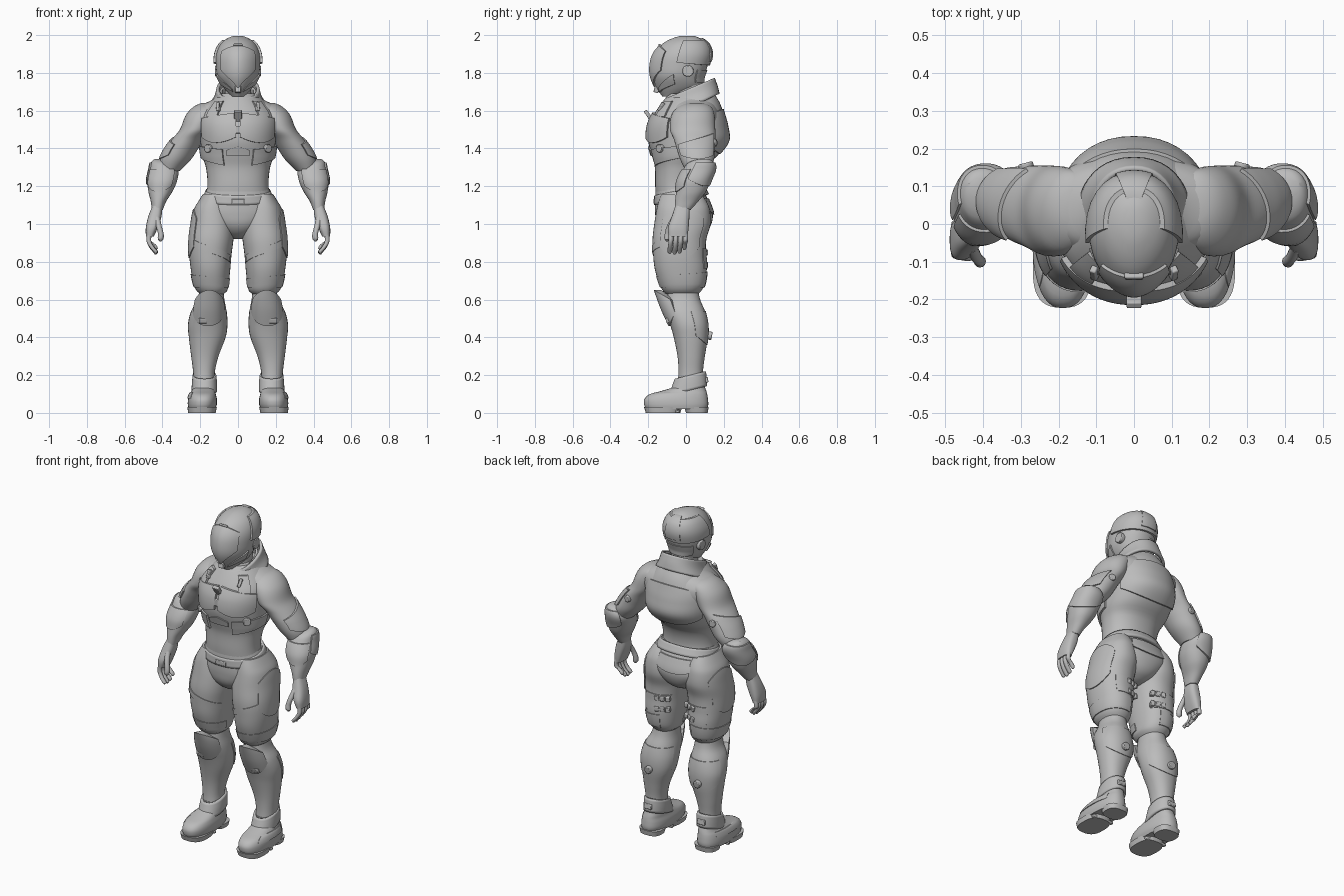
import bpy
import math
from mathutils import Euler

start_cube = bpy.data.objects.get("Cube")
if start_cube:
    bpy.data.objects.remove(start_cube, do_unlink=True)

grey = bpy.data.materials.new("plain_grey")
grey.use_nodes = True
grey.diffuse_color = (0.5, 0.5, 0.5, 1)
shader = next(n for n in grey.node_tree.nodes if n.type == 'BSDF_PRINCIPLED')
shader.inputs["Base Color"].default_value = grey.diffuse_color
shader.inputs["Roughness"].default_value = 0.6
parts = []


def add_object(name, verts, faces, mirror):
    mesh = bpy.data.meshes.new(name)
    mesh.from_pydata(verts, [], faces)
    mesh.materials.append(grey)
    obj = bpy.data.objects.new(name, mesh)
    bpy.context.collection.objects.link(obj)
    if mirror:
        obj.modifiers.new("mirror", 'MIRROR').use_mirror_merge = False
    parts.append(obj)
    return obj


def mid(z, width, front_back):
    """Section centred on the body's middle plane."""
    return (z, -width, width, *front_back)


def section(rings, z):
    """Smoothly interpolate the section bounds at one height."""
    last = len(rings) - 1
    i = max(k for k in range(last) if k == 0 or rings[k][0] <= z)

    def slope(k, c):
        a, b = rings[max(k - 1, 0)], rings[min(k + 1, last)]
        return (b[c] - a[c]) / (b[0] - a[0])

    lo, hi = rings[i], rings[i + 1]
    h = hi[0] - lo[0]
    t = (z - lo[0]) / h
    p, q = t * t * (3 - 2 * t), t * (1 - t)
    return [lo[c] * (1 - p) + hi[c] * p + h * q * ((1 - t) * slope(i, c) - t * slope(i + 1, c))
            for c in range(1, 5)]


def point(rings, angle, z, offset, power, tilt):
    """Point on a body surface: angle 0 faces front, 90 faces the left.
    power holds the fullness of the front half and of the back half."""
    x0, x1, y0, y1 = section(rings, z)
    a = math.radians(angle)
    full = power[0] if math.cos(a) > 0 else power[1]

    def soft(value):
        return math.copysign(abs(value) ** (2 / full), value)

    x = (x0 + x1) / 2 + ((x1 - x0) / 2 + offset) * soft(math.sin(a))
    y = (y0 + y1) / 2 - ((y1 - y0) / 2 + offset) * soft(math.cos(a))
    return (x, y, z + tilt * y)


ROUND, FULL, BOXY = (2, 2), (2.2, 2.2), (2.7, 2.7)
EGG = (1.8, 2.2)


def loft(name, rings, mirror=False, power=FULL, tilt=0, sides=40, rows=28, wall=0):
    """Closed body form through stacked sections; wall makes it a hollow band."""
    rings = sorted(rings)
    z0, z1 = rings[0][0], rings[-1][0]
    verts = [point(rings, 360 * i / sides, z0 + (z1 - z0) * j / rows, 0, power, tilt)
             for j in range(rows + 1) for i in range(sides)]
    faces = [(j * sides + i, j * sides + (i + 1) % sides,
              (j + 1) * sides + (i + 1) % sides, (j + 1) * sides + i)
             for j in range(rows) for i in range(sides)]
    if not wall:
        faces += [tuple(reversed(range(sides))), tuple(range(rows * sides, (rows + 1) * sides))]
    obj = add_object(name, verts, faces, mirror)
    if wall:
        solid = obj.modifiers.new("wall", 'SOLIDIFY')
        solid.thickness, solid.offset = wall, -1
    return rings


def plate(name, rings, a0, a1, low, high, raised=0.01, mirror=False, sink=0.006,
          power=FULL, n=16):
    """Raised armour plate that follows a body form; low and high may curve."""
    rings = sorted(rings)
    steps = [0] + [k / n for k in range(n + 1)] + [1]
    count = len(steps)
    verts = []
    for j, t in enumerate(steps):
        for i, s in enumerate(steps):
            lo = low(2 * s - 1) if callable(low) else low
            hi = high(2 * s - 1) if callable(high) else high
            edge = i in (0, count - 1) or j in (0, count - 1)
            verts.append(point(rings, a0 + (a1 - a0) * s, lo + (hi - lo) * t,
                               -sink if edge else raised, power, 0))
    faces = [(j * count + i, j * count + i + 1, (j + 1) * count + i + 1, (j + 1) * count + i)
             for j in range(count - 1) for i in range(count - 1)]
    add_object(name, verts, faces, mirror)


def finish(name, turn, mirror):
    obj = bpy.context.object
    obj.name = name
    obj.data.materials.append(grey)
    # bake the placement so that mirroring works about the middle plane
    obj.data.transform(Euler([math.radians(a) for a in turn]).to_matrix().to_4x4())
    obj.data.transform(obj.matrix_basis)
    obj.matrix_basis.identity()
    bevel = obj.modifiers.new("bevel", 'BEVEL')
    bevel.width, bevel.segments = 0.004, 2
    if mirror:
        obj.modifiers.new("mirror", 'MIRROR').use_mirror_merge = False
    parts.append(obj)


def box(name, place, size, turn=(0, 0, 0), mirror=True):
    bpy.ops.mesh.primitive_cube_add(size=1, location=place)
    for v in bpy.context.object.data.vertices:
        v.co = [a * b for a, b in zip(v.co, size)]
    finish(name, turn, mirror)


def knob(name, place, radius, depth, turn):
    bpy.ops.mesh.primitive_cylinder_add(vertices=20, radius=radius, depth=depth, location=place)
    finish(name, turn, True)


def digit(name, path, radius):
    """Finger with a rounded tip, bent through a short path."""
    rings = [(z, x - radius, x + radius, y - radius, y + radius) for x, y, z in path]
    x, y, z = path[-1]
    rings.append((z - 0.012, x - 0.004, x + 0.004, y - 0.004, y + 0.004))
    loft(name, rings, True, ROUND, sides=12, rows=12)


# Torso, shoulders, neck and collar
torso = loft("torso", [
    mid(1.10, .18, (-.155, .10)), mid(1.20, .162, (-.163, .075)), mid(1.30, .17, (-.165, .10)),
    mid(1.36, .19, (-.18, .165)), mid(1.44, .20, (-.20, .222)), mid(1.52, .205, (-.195, .216)),
    mid(1.58, .195, (-.17, .20)), mid(1.64, .15, (-.13, .18)), mid(1.69, .10, (-.09, .15))], rows=40)
loft("shoulder_yoke", [
    mid(1.46, .19, (-.08, .16)), mid(1.53, .235, (-.10, .185)), mid(1.59, .245, (-.095, .18)),
    mid(1.625, .21, (-.08, .165)), mid(1.65, .15, (-.07, .15)), mid(1.68, .10, (-.06, .13))])
plate("chest_plates", torso, 2, 62, lambda s: 1.43 + .03 * s * s, lambda s: 1.575 - .015 * s,
      .014, True)
plate("rib_plates", torso, 22, 88, lambda s: 1.33 + .02 * s, lambda s: 1.405 + .01 * s, .01, True)
plate("breast_bone_plate", torso, -16, 16, 1.36, lambda s: 1.41 - .02 * abs(s), .008)
plate("back_plate", torso, 115, 245, lambda s: 1.37 + .05 * s * s, lambda s: 1.61 - .04 * s * s, .008)
plate("harness_straps", torso, 30, 52, 1.57, 1.65, .012, True)
loft("neck", [mid(1.6, .08, (-.07, .1)), mid(1.7, .07, (-.06, .09)), mid(1.8, .075, (-.05, .09))])
loft("collar", [mid(1.615, .15, (-.135, .178)), mid(1.66, .125, (-.12, .168)),
                mid(1.71, .113, (-.112, .152))], tilt=.42, wall=.016, rows=8)
loft("inner_collar", [mid(1.64, .11, (-.12, .13)), mid(1.70, .095, (-.105, .12))],
     tilt=.35, wall=.012, rows=6)
box("chest_emblem", (0, -.195, 1.57), (.04, .02, .075), (35, 0, 0), False)
box("chest_clasp", (0, -.2, 1.5), (.03, .02, .04), mirror=False)
box("collar_clips", (.105, -.13, 1.62), (.018, .022, .05), (-25, 15, 20))
knob("rib_buckles", (.155, -.135, 1.4), .022, .03, (90, 0, 42))

# Helmet
helmet = loft("helmet", [
    mid(1.675, .035, (-.125, -.03)), mid(1.72, .075, (-.158, .075)), mid(1.78, .108, (-.183, .095)),
    mid(1.84, .117, (-.186, .115)), mid(1.90, .115, (-.17, .126)), mid(1.95, .094, (-.13, .112)),
    mid(1.98, .062, (-.08, .08)), mid(1.996, .025, (-.03, .045))], power=EGG, rows=36)
plate("visor", helmet, -50, 50, lambda s: 1.715 + .1 * abs(s), lambda s: 1.945 - .03 * s * s,
      .008, power=EGG)
plate("rear_shell", helmet, 82, 278, lambda s: 1.84 + .015 * s * s, 1.975, .012, sink=.012, power=EGG)
plate("crown_strip", helmet, 160, 200, 1.86, 1.985, .017, power=EGG)
plate("jaw_guards", helmet, 28, 80, lambda s: 1.72 + .02 * s, lambda s: 1.755 + .04 * s, .009,
      True, power=EGG)
plate("nape_guard", helmet, 130, 230, 1.75, 1.815, .006)
knob("ear_discs", (.108, .01, 1.81), .03, .025, (0, 90, 0))
box("breather", (0, -.155, 1.715), (.03, .026, .04), (-15, 0, 0), False)
box("brow_notch", (0, -.137, 1.945), (.05, .02, .012), (-40, 0, 0), False)

# Pelvis and belt
pelvis = loft("pelvis", [
    mid(.92, .03, (-.06, .04)), mid(.945, .085, (-.112, .095)), mid(.99, .15, (-.15, .13)),
    mid(1.05, .205, (-.163, .142)), mid(1.12, .19, (-.164, .12)), mid(1.19, .163, (-.16, .085))])
loft("belt", [mid(1.135, .19, (-.17, .122)), mid(1.185, .172, (-.168, .098))],
     tilt=.2, wall=.02, rows=4)
plate("rear_pocket", pelvis, 150, 210, lambda s: 1.05 + .02 * s * s, 1.135, .008)
box("belt_buckle", (0, -.167, 1.12), (.07, .012, .025), mirror=False)

# Arms
arm = loft("upper_arms", [
    (1.64, .13, .195, .01, .09), (1.625, .09, .23, -.035, .13), (1.58, .10, .274, -.075, .15),
    (1.50, .14, .308, -.085, .155), (1.45, .18, .348, -.065, .155), (1.40, .21, .384, -.05, .153),
    (1.34, .25, .412, -.03, .148), (1.28, .31, .415, 0, .125)], True, ROUND, rows=36)
plate("upper_arm_guards", arm, 35, 150, lambda s: 1.345 + .02 * s * s, lambda s: 1.45 + .03 * s,
      .009, True, power=ROUND)
knob("triceps_studs", (.285, .15, 1.43), .02, .025, (90, 0, -15))
forearm = loft("forearms", [
    (1.345, .39, .44, .07, .12), (1.33, .35, .458, .02, .145), (1.29, .318, .468, -.015, .152),
    (1.23, .322, .48, -.045, .13), (1.17, .348, .474, -.052, .105), (1.12, .38, .462, -.058, .065),
    (1.075, .398, .455, -.06, .025)], True, rows=32)
plate("elbow_guards", forearm, 70, 215, lambda s: 1.2 + .04 * s * s, 1.325, .008, True)
plate("forearm_guards", forearm, -40, 62, lambda s: 1.17 + .03 * s * s, 1.29, .007, True)

# Hands
loft("palms", [(1.10, .402, .452, -.055, .02), (1.04, .405, .475, -.075, .018),
               (.98, .425, .488, -.095, .014), (.935, .445, .488, -.092, .008)], True, BOXY, rows=12)
for k, finger in enumerate(("index", "middle", "ring", "little")):
    y, drop = -.08 + .026 * k, (.004, 0, .006, .025)[k]
    digit(finger + "_fingers", [(.466, y, .96), (.472, y, .91), (.455, y - .004, .872 + drop),
                                (.436, y - .006, .85 + drop)], .0125)
digit("thumbs", [(.43, -.06, 1.04), (.418, -.088, .985), (.408, -.098, .945), (.41, -.1, .92)], .015)

# Thighs
thigh = loft("thighs", [
    (1.16, .07, .185, -.13, .08), (1.12, .05, .21, -.145, .108), (1.08, .035, .232, -.155, .125),
    (1.0, .02, .247, -.168, .13), (.92, .024, .257, -.177, .108), (.84, .034, .258, -.174, .105),
    (.76, .041, .25, -.165, .11), (.68, .05, .235, -.14, .10), (.645, .058, .218, -.122, .08),
    (.63, .075, .2, -.105, .065)], True, rows=40)
plate("hip_guards", thigh, 48, 135, lambda s: .82 + .06 * s * s, lambda s: 1.08 - .05 * s * s,
      .006, True)
plate("thigh_straps", thigh, -65, 48, lambda s: .84 + .04 * s, lambda s: .875 + .04 * s, .004, True)
plate("knee_cuffs", thigh, -80, 200, .665, lambda s: .73 + .02 * s, .005, True)
plate("pouch_bands", thigh, 150, 230, .765, .87, .004, True)
for k in range(3):
    for z in (.85, .785):
        box("thigh_pouch", (.065 + .03 * k, .08 + .01 * k, z), (.025, .03, .03), (0, 8, 20))

# Shins and knee guards
shin = loft("shins", [
    (.68, .08, .2, -.095, .06), (.60, .072, .215, -.105, .075), (.54, .061, .247, -.11, .1),
    (.47, .056, .264, -.085, .115), (.40, .066, .26, -.065, .115), (.30, .103, .248, -.045, .1),
    (.22, .122, .238, -.04, .09), (.14, .122, .235, -.045, .09)], True, rows=36)
knee = [(.45, .068, .25, -.088, .1), (.54, .066, .243, -.13, .08),
        (.60, .072, .232, -.153, .06), (.655, .09, .215, -.172, .04)]
plate("knee_guards", knee, -72, 72, lambda s: .46 + .07 * s * s, lambda s: .65 - .05 * s * s,
      0, True, sink=.04)
plate("calf_guards", shin, 105, 255, lambda s: .36 + .05 * s * s, .54, .004, True)
knob("calf_studs", (.165, .118, .41), .022, .04, (80, 0, 0))
box("shin_clips", (.185, -.095, .49), (.045, .022, .028), (20, 0, 0))

# Boots
loft("boot_cuffs", [(.115, .11, .246, -.092, .112), (.155, .111, .244, -.076, .11),
                    (.195, .115, .24, -.06, .106)], True, tilt=.24, wall=.014, rows=6)
boot = loft("boots", [
    (.02, .12, .262, -.212, .112), (.045, .112, .266, -.222, .118), (.075, .112, .264, -.219, .116),
    (.1, .118, .256, -.19, .112), (.115, .122, .246, -.135, .108), (.14, .128, .236, -.06, .1),
    (.18, .13, .235, -.045, .098)], True, (2.4, 2.4))
plate("instep_straps", boot, 50, 130, .075, .11, .005, True)
loft("front_soles", [(0, .118, .264, -.213, -.03), (.03, .112, .268, -.222, -.02)], True, BOXY, rows=3)
loft("heel_soles", [(0, .122, .25, .0, .115), (.03, .115, .256, -.01, .12)], True, BOXY, rows=3)
for k in range(4):
    box("sole_tread", (.191, -.18 + .045 * k, .008), (.14 if k else .11, .02, .016))
box("cuff_buckles", (.18, .108, .175), (.05, .018, .03), (10, 0, 0))

# Smooth shading that keeps the plate edges crisp
bpy.ops.object.select_all(action='DESELECT')
for obj in parts:
    obj.select_set(True)
bpy.context.view_layer.objects.active = parts[0]
bpy.ops.object.shade_smooth_by_angle(angle=math.radians(38))
